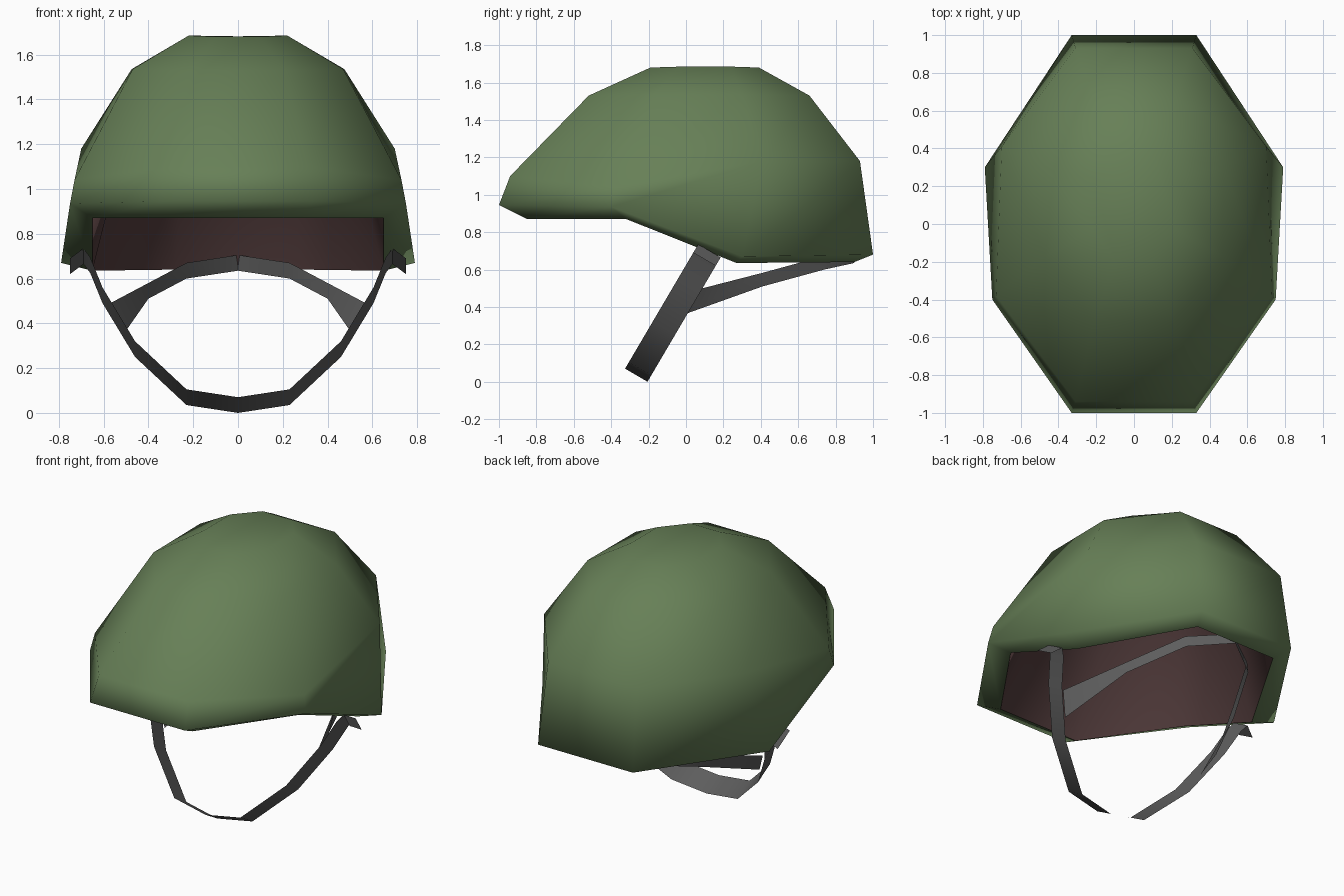
import bpy, bmesh
from mathutils import Vector

if "Cube" in bpy.data.objects:
    bpy.data.objects.remove(bpy.data.objects["Cube"])


def material(name, rgb):
    m = bpy.data.materials.new(name)
    m.diffuse_color = (*rgb, 1)
    m.use_nodes = True
    m.node_tree.nodes["Principled BSDF"].inputs["Base Color"].default_value = m.diffuse_color
    return m


def make_object(name, bm, mat, smooth_angle=None):
    me = bpy.data.meshes.new(name)
    bm.to_mesh(me)
    bm.free()
    ob = bpy.data.objects.new(name, me)
    bpy.context.collection.objects.link(ob)
    me.materials.append(mat)
    for p in me.polygons:
        p.use_smooth = True
    if smooth_angle:
        me.set_sharp_from_angle(angle=smooth_angle)
    return ob


def dome(name, levels, mat, inward=False):
    """Skin of eight-sided rings; each ring is given by its +x half, front to back."""
    bm = bmesh.new()
    rings = []
    for half in levels:
        pts = list(half) + [(-x, y, z) for x, y, z in reversed(half)]
        rings.append([bm.verts.new(p) for p in pts])
    for a, b in zip(rings, rings[1:]):
        for i in range(8):
            j = (i + 1) % 8
            bm.faces.new((a[i], a[j], b[j], b[i]))
    bm.faces.new(rings[-1])
    if inward:
        bmesh.ops.reverse_faces(bm, faces=bm.faces)
    return make_object(name, bm, mat)


def ribbon(name, pairs, mat):
    """Flat strap from (edge, edge) pairs running from the middle to the +x end."""
    flip = lambda p: (-p[0], p[1], p[2])
    full = [(flip(a), flip(b)) for a, b in reversed(pairs[1:])] + list(pairs)
    bm = bmesh.new()
    rows = [(bm.verts.new(a), bm.verts.new(b)) for a, b in full]
    for (a, b), (c, d) in zip(rows, rows[1:]):
        bm.faces.new((a, b, d, c))
    return make_object(name, bm, mat, 0.7)


green = material("shell_green", (0.135, 0.215, 0.095))
red = material("liner_red", (0.085, 0.045, 0.045))
dark = material("strap_dark", (0.11, 0.11, 0.11))

# Outer shell: folded lip, rim, then rising rings to a flat crown
lip = [(0.28, -0.85, 0.87), (0.65, -0.32, 0.87), (0.65, 0.27, 0.635), (0.28, 0.9, 0.64)]
dome("helmet_shell", [
    lip,
    [(0.33, -1.0, 0.945), (0.75, -0.4, 0.935), (0.79, 0.3, 0.67), (0.33, 1.0, 0.68)],
    [(0.31, -0.94, 1.10), (0.73, -0.38, 1.04), (0.70, 0.41, 1.18), (0.31, 0.93, 1.18)],
    [(0.21, -0.52, 1.53), (0.47, -0.17, 1.535), (0.475, 0.30, 1.535), (0.21, 0.66, 1.53)],
    [(0.10, -0.19, 1.68), (0.22, -0.03, 1.685), (0.22, 0.24, 1.685), (0.10, 0.39, 1.68)],
], green)

# Inner liner: straight sloping walls from the lip to a low crown
dome("helmet_liner", [
    lip,
    [(0.20, -0.45, 1.43), (0.45, -0.16, 1.43), (0.45, 0.27, 1.43), (0.22, 0.59, 1.43)],
    [(0.09, -0.16, 1.58), (0.20, -0.03, 1.58), (0.20, 0.21, 1.58), (0.09, 0.35, 1.58)],
], red, inward=True)

# Chin strap: hangs in one slanted plane, with its ends folded outward under the lip
half_width = Vector((0, 0.06, -0.035))
pairs = []
for x, z in [(0, 0.035), (0.23, 0.07), (0.46, 0.285), (0.605, 0.525), (0.66, 0.66),
             (0.69, 0.70), (0.75, 0.655)]:
    c = Vector((x, -0.26 + (z - 0.045) / 1.7, z))
    pairs.append((c - half_width, c + half_width))
ribbon("chin_strap", pairs, dark)

# Neck strap: runs from the chin strap round to the back of the helmet
ribbon("neck_strap", [
    ((0, 0.88, 0.705), (0, 0.90, 0.635)),
    ((0.23, 0.73, 0.67), (0.23, 0.74, 0.60)),
    ((0.40, 0.40, 0.58), (0.40, 0.41, 0.51)),
    ((0.57, 0.05, 0.49), (0.505, -0.01, 0.36)),
], dark)
